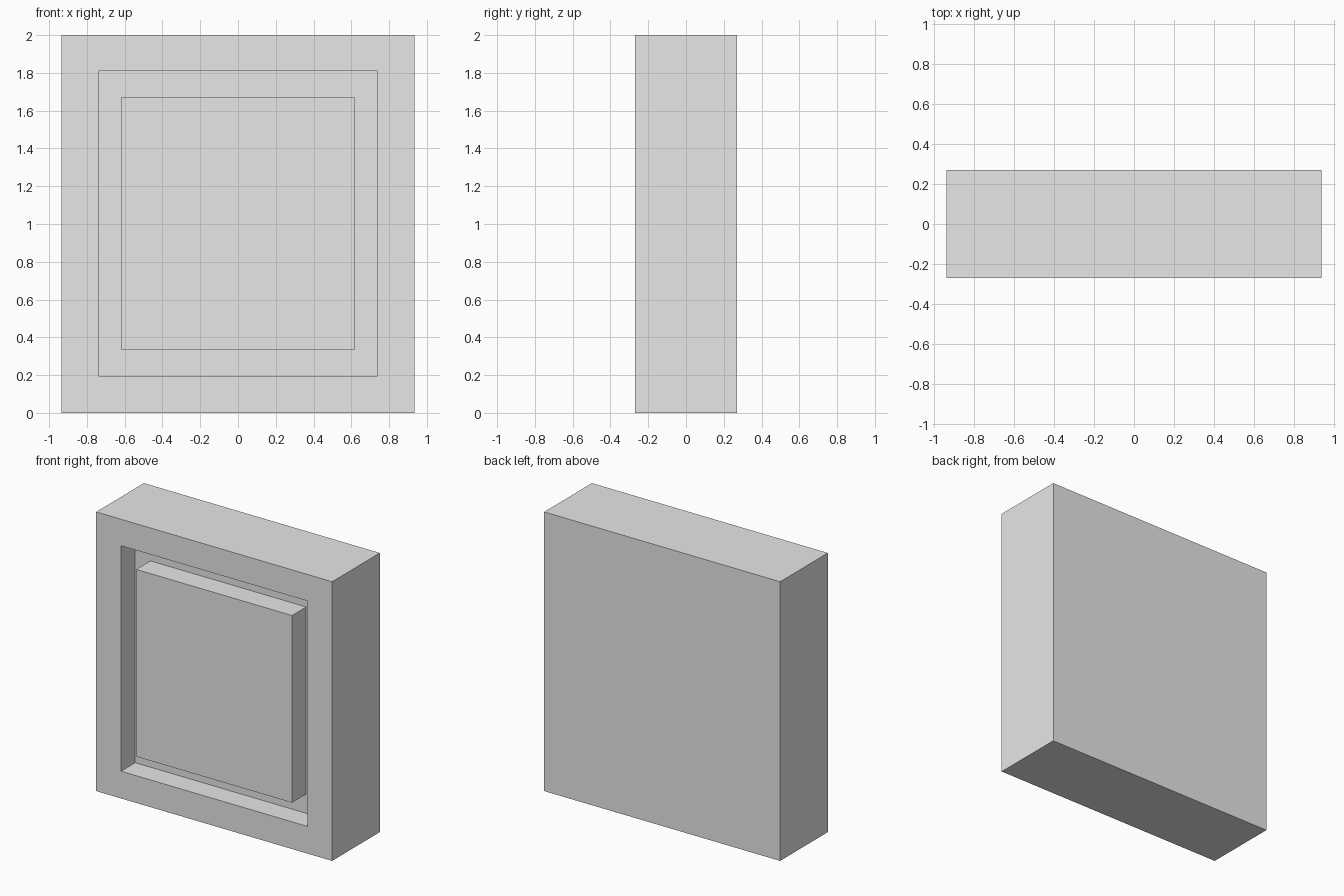
import bpy, bmesh

if "Cube" in bpy.data.objects:
    bpy.data.objects.remove(bpy.data.objects["Cube"])

W, D, H = 0.935, 0.27, 2.0      # half width, half depth, height
DEPTH = 0.16                    # groove depth

grey = bpy.data.materials.new("light_grey")
grey.diffuse_color = (0.8, 0.8, 0.8, 1)
grey.use_nodes = True
grey.node_tree.nodes["Principled BSDF"].inputs["Base Color"].default_value = grey.diffuse_color


def rect(bm, x, z0, z1, y):
    """Ring of four vertices in a plane facing the front."""
    return [bm.verts.new((px, y, pz)) for px, pz in
            ((-x, z0), (x, z0), (x, z1), (-x, z1))]


def bridge(bm, a, b):
    for i in range(4):
        j = (i + 1) % 4
        bm.faces.new((a[i], a[j], b[j], b[i]))


bm = bmesh.new()
# Nested outlines, from the back of the block to the raised panel
rings = [
    rect(bm, W, 0, H, D),                        # back
    rect(bm, W, 0, H, -D),                       # front rim, outer edge
    rect(bm, 0.738, 0.195, 1.81, -D),            # groove, outer edge
    rect(bm, 0.738, 0.195, 1.81, -D + DEPTH),    # groove floor, outer edge
    rect(bm, 0.617, 0.332, 1.673, -D + DEPTH),   # groove floor, inner edge
    rect(bm, 0.617, 0.332, 1.673, -D),           # panel, flush with the rim
]
for a, b in zip(rings, rings[1:]):
    bridge(bm, a, b)
bm.faces.new(rings[0])
bm.faces.new(rings[-1])
bmesh.ops.recalc_face_normals(bm, faces=bm.faces)

mesh = bpy.data.meshes.new("panelled_block")
bm.to_mesh(mesh)
bm.free()
mesh.materials.append(grey)
bpy.context.collection.objects.link(bpy.data.objects.new("panelled_block", mesh))
